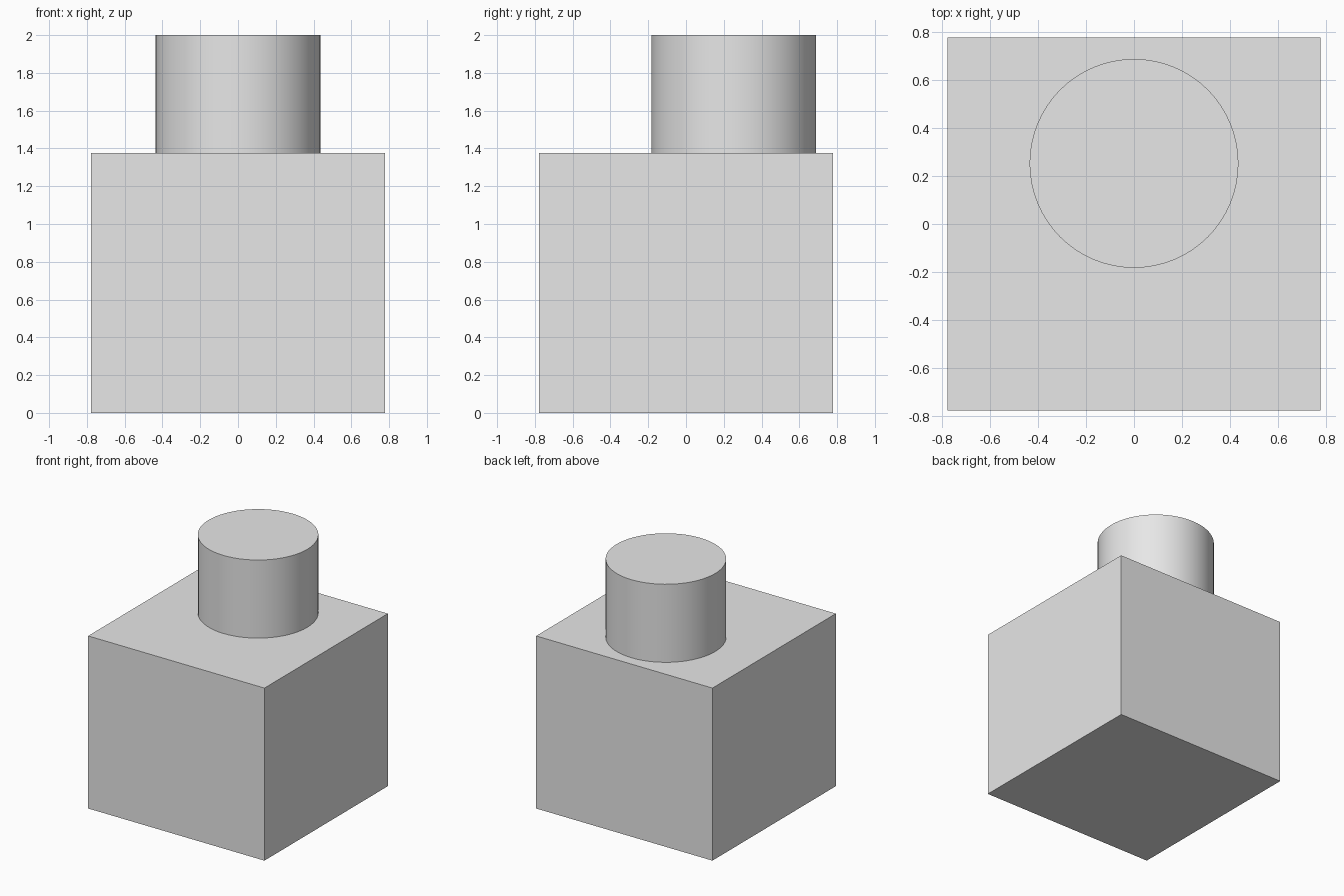
import bpy
import math

if "Cube" in bpy.data.objects:
    bpy.data.objects.remove(bpy.data.objects["Cube"])

grey = bpy.data.materials.new("light_grey")
grey.diffuse_color = (0.8, 0.8, 0.8, 1.0)
grey.use_nodes = True
grey.node_tree.nodes["Principled BSDF"].inputs["Base Color"].default_value = grey.diffuse_color

HALF = 0.778      # half width of the block
BLOCK_TOP = 1.377
TOP = 2.0

# Square block
bpy.ops.mesh.primitive_cube_add(size=1, location=(0, 0, BLOCK_TOP / 2))
block = bpy.context.object
block.name = "block"
block.scale = (2 * HALF, 2 * HALF, BLOCK_TOP)
bpy.ops.object.transform_apply(location=False, rotation=False, scale=True)
block.data.materials.append(grey)

# Round post standing toward the back of the block
bpy.ops.mesh.primitive_cylinder_add(
    vertices=64, radius=0.436, depth=TOP - BLOCK_TOP,
    location=(0, 0.253, (TOP + BLOCK_TOP) / 2))
post = bpy.context.object
post.name = "round_post"
post.data.materials.append(grey)
bpy.ops.object.shade_smooth_by_angle(angle=math.radians(30))
